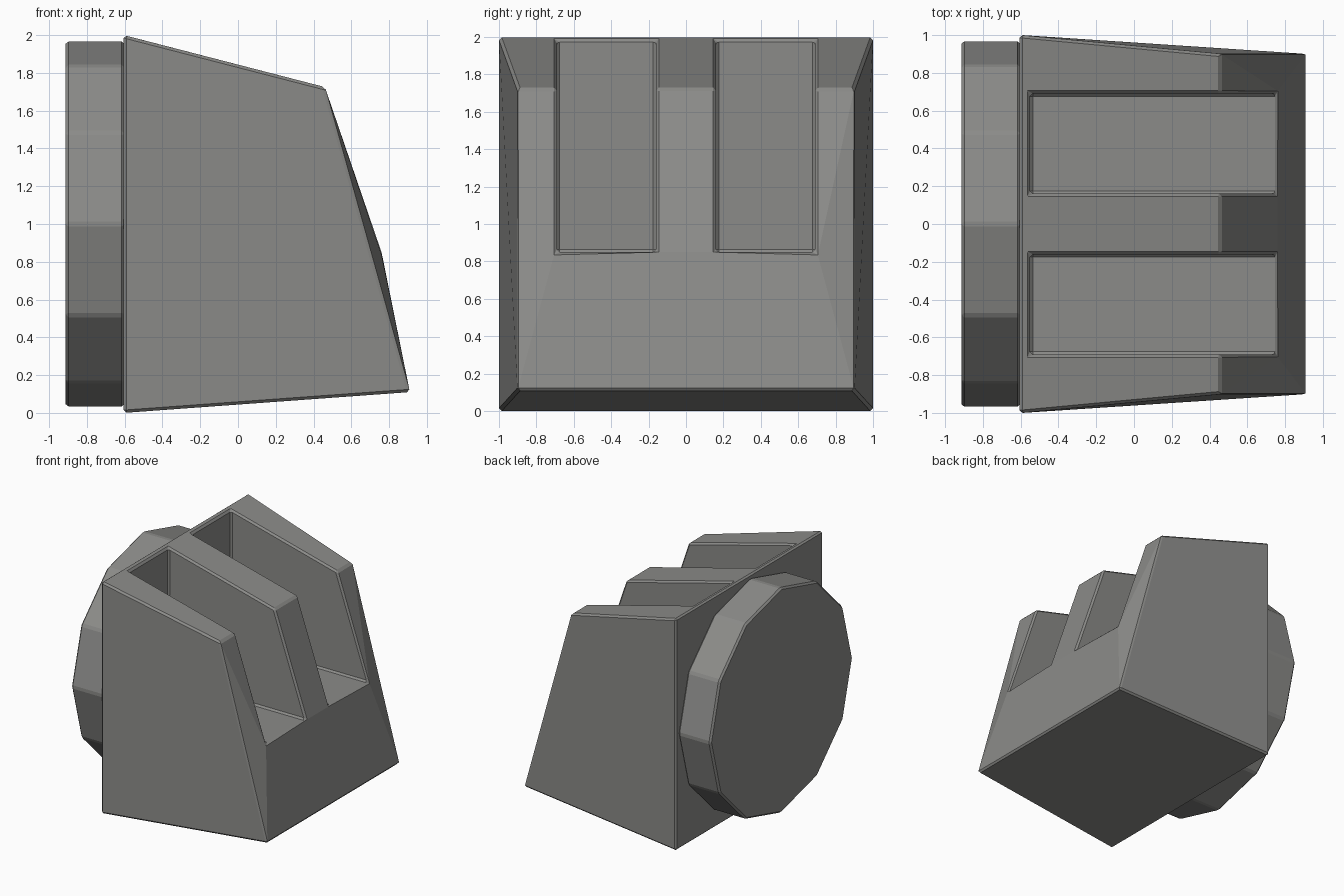
import bpy, bmesh, math
from mathutils import Matrix

if "Cube" in bpy.data.objects:
    bpy.data.objects.remove(bpy.data.objects["Cube"])

grey = bpy.data.materials.new("mid_grey")
grey.diffuse_color = (0.26, 0.26, 0.25, 1)
grey.use_nodes = True
grey.node_tree.nodes["Principled BSDF"].inputs["Base Color"].default_value = grey.diffuse_color


def finish(bm, name, width, angle):
    bmesh.ops.recalc_face_normals(bm, faces=bm.faces)
    mesh = bpy.data.meshes.new(name)
    bm.to_mesh(mesh)
    bm.free()
    mesh.materials.append(grey)
    ob = bpy.data.objects.new(name, mesh)
    bpy.context.collection.objects.link(ob)
    bev = ob.modifiers.new("edge_bevel", 'BEVEL')
    bev.width = width
    bev.segments = 1
    bev.limit_method = 'ANGLE'
    bev.angle_limit = math.radians(angle)
    return ob


# Tapered housing with two slots cut down through the top and front
bm = bmesh.new()
cache = {}


def v(x, y, z):
    key = (x, y, z)
    if key not in cache:
        cache[key] = bm.verts.new(key)
    return cache[key]


def back_top(s): return v(-0.605, s, 2.0)
def back_low(s): return v(-0.605, s, 0.0)
def front_top(y): return v(0.46, y, 1.725)
def front_low(s): return v(0.91, s * 0.9, 0.11)
def slot_back_top(y): return v(-0.55, y, 1.986)
def slot_back_low(y): return v(-0.55, y, 0.85)
def slot_lip(y): return v(0.76, y, 0.85)


slots = [(0.16, 0.69), (-0.69, -0.16)]

# top comb-shaped face
top = [back_top(-1), back_top(1), front_top(0.9)]
for lo, hi in slots:
    top += [front_top(hi), slot_back_top(hi), slot_back_top(lo), front_top(lo)]
bm.faces.new(top + [front_top(-0.9)])

# slot walls and floors
for lo, hi in slots:
    for y in (lo, hi):
        bm.faces.new([front_top(y), slot_back_top(y), slot_back_low(y), slot_lip(y)])
    bm.faces.new([slot_back_top(lo), slot_back_top(hi), slot_back_low(hi), slot_back_low(lo)])
    bm.faces.new([slot_back_low(lo), slot_back_low(hi), slot_lip(hi), slot_lip(lo)])

# sides and the fronts of the outer ribs
for s in (-1, 1):
    bm.faces.new([back_top(s), back_low(s), front_low(s), front_top(s * 0.9)])
    bm.faces.new([front_top(s * 0.9), front_top(s * 0.69), slot_lip(s * 0.69)])
    bm.faces.new([front_top(s * 0.9), slot_lip(s * 0.69), front_low(s)])

# middle rib front, lower front, back and underside
bm.faces.new([front_top(-0.16), front_top(0.16), slot_lip(0.16), slot_lip(-0.16)])
bm.faces.new([front_low(-1), front_low(1)] + [slot_lip(y) for y in (0.69, 0.16, -0.16, -0.69)])
bm.faces.new([back_top(-1), back_top(1), back_low(1), back_low(-1)])
bm.faces.new([back_low(-1), back_low(1), front_low(1), front_low(-1)])
finish(bm, "slotted_housing", 0.015, 30)

# Twelve-sided disc on the back
bm = bmesh.new()
bmesh.ops.create_cone(bm, cap_ends=True, segments=12, radius1=0.97, radius2=0.97, depth=0.31,
                      matrix=Matrix.Translation((-0.757, 0, 1.0)) @ Matrix.Rotation(math.pi / 2, 4, 'Y'))
finish(bm, "back_disc", 0.015, 20)
